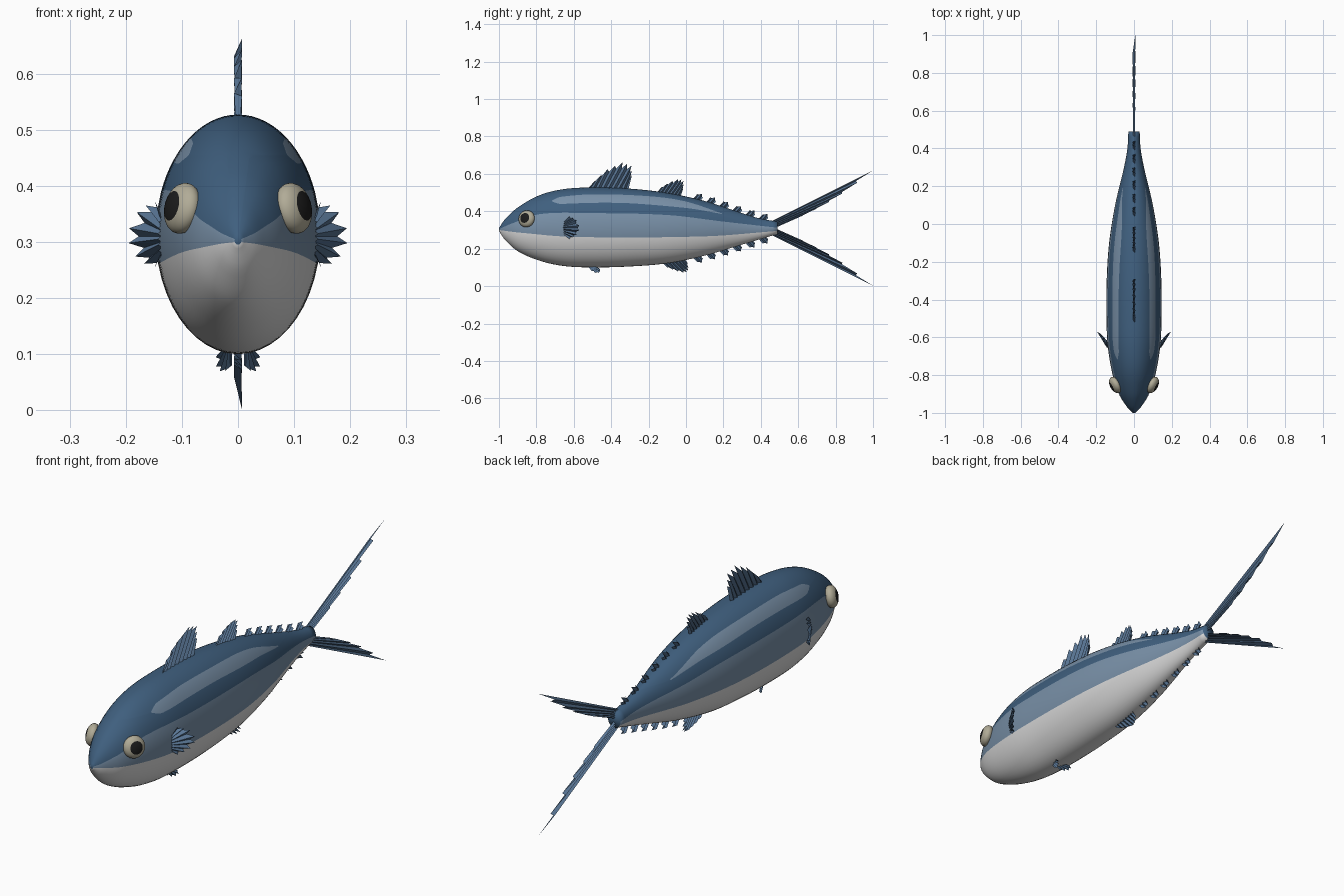
import bpy, bmesh, math
from mathutils import Vector, Matrix

cube = bpy.data.objects.get("Cube")
if cube:
    bpy.data.objects.remove(cube, do_unlink=True)


def material(name, rgb):
    m = bpy.data.materials.new(name)
    m.use_nodes = True
    m.diffuse_color = (*rgb, 1)
    m.node_tree.nodes["Principled BSDF"].inputs["Base Color"].default_value = (*rgb, 1)
    return m


BACK = material("back_blue", (0.05, 0.115, 0.21))
SIDE = material("side_blue_grey", (0.19, 0.28, 0.39))
BELLY = material("belly_white", (0.70, 0.70, 0.70))
FIN = material("fin_blue", (0.10, 0.18, 0.30))
EYE = material("eye_beige", (0.44, 0.41, 0.31))
PUPIL = material("pupil_black", (0.012, 0.012, 0.012))


def finish(name, bm, mats, smooth=False):
    mesh = bpy.data.meshes.new(name)
    bm.to_mesh(mesh)
    bm.free()
    for m in mats:
        mesh.materials.append(m)
    for p in mesh.polygons:
        p.use_smooth = smooth
    obj = bpy.data.objects.new(name, mesh)
    bpy.context.collection.objects.link(obj)
    return obj


def curve(points, y):
    """Smooth interpolation through (position, value) points."""
    n = len(points)
    if y <= points[0][0]:
        return points[0][1]
    if y >= points[-1][0]:
        return points[-1][1]

    def slope(i):
        a, b = points[max(i - 1, 0)], points[min(i + 1, n - 1)]
        return (b[1] - a[1]) / (b[0] - a[0])

    i = max(k for k in range(n - 1) if points[k][0] <= y)
    (y0, v0), (y1, v1) = points[i], points[i + 1]
    d = y1 - y0
    t = (y - y0) / d
    return ((1 + 2 * t) * (1 - t) ** 2 * v0 + t * (1 - t) ** 2 * d * slope(i)
            + t * t * (3 - 2 * t) * v1 + t * t * (t - 1) * d * slope(i + 1))


# Body outlines and colour lines along the length
TOP = [(-1, .31), (-.97, .355), (-.9, .42), (-.78, .487), (-.65, .519), (-.5, .527), (-.3, .521),
       (-.1, .498), (.1, .455), (.3, .39), (.4, .36), (.49, .345)]
BOTTOM = [(-1, .295), (-.97, .25), (-.9, .187), (-.78, .135), (-.65, .107), (-.5, .1), (-.3, .105),
          (-.1, .122), (.1, .163), (.3, .222), (.4, .252), (.49, .278)]
WIDTH = [(-1, .006), (-.97, .036), (-.9, .08), (-.8, .113), (-.65, .139), (-.5, .146), (-.3, .145),
         (-.1, .132), (.1, .1), (.3, .053), (.4, .035), (.49, .03)]
BELLY_LINE = [(-1, .3), (-.9, .287), (-.6, .263), (.1, .266), (.49, .295)]
BACK_LINE = [(-1, .305), (-.93, .335), (-.78, .385), (-.5, .39), (-.1, .38), (.2, .345), (.49, .312)]
STRIPE = [(-.72, .455), (-.5, .468), (-.25, .462), (0, .435), (.2, .385)]
STRIPE_HALF = [(-.72, .001), (-.67, .019), (-.3, .022), (-.05, .02), (.2, .001)]

BANDS = [(10, BELLY), (4, SIDE), (4, BACK), (3, SIDE), (7, BACK)]
BODY_MATS = [BACK, SIDE, BELLY]


def half_ring(y):
    top, bottom, w = curve(TOP, y), curve(BOTTOM, y), curve(WIDTH, y)
    c, h = (top + bottom) / 2, (top - bottom) / 2
    mid, half = curve(STRIPE, y), curve(STRIPE_HALF, y)
    angles = [-math.pi / 2]
    for z in (curve(BELLY_LINE, y), curve(BACK_LINE, y), mid - half, mid + half):
        a = math.asin(max(-.98, min(.98, (z - c) / h)))
        angles.append(max(a, angles[-1] + .004))
    angles.append(math.pi / 2)
    fine = [angles[0]]
    for (n, _), a, b in zip(BANDS, angles, angles[1:]):
        fine += [a + (b - a) * k / n for k in range(1, n + 1)]
    return [(w * math.cos(a), y, c + h * math.sin(a)) for a in fine]


def build_body():
    bm = bmesh.new()
    count = 72
    stations = [-1 + 1.49 * (k / count) ** 1.35 for k in range(count + 1)]
    rings = []
    for y in stations:
        half = half_ring(y)
        full = half + [(-x, yy, z) for x, yy, z in half[-2:0:-1]]
        rings.append([bm.verts.new(p) for p in full])
    cells = [(m, b) for b, (n, m) in enumerate(BANDS) for _ in range(n)]
    cells += cells[::-1]
    size = len(cells)
    for r, (a, b) in enumerate(zip(rings, rings[1:])):
        for j, (mat, band) in enumerate(cells):
            k = (j + 1) % size
            f = bm.faces.new((a[j], a[k], b[k], b[j]))
            if band == 3 and not -.72 < stations[r] < .19:
                mat = BACK
            f.material_index = BODY_MATS.index(mat)
    bm.faces.new(rings[0])
    bm.faces.new(rings[-1])
    bmesh.ops.recalc_face_normals(bm, faces=bm.faces)
    finish("body", bm, BODY_MATS, smooth=True)


build_body()


# Fins: pleated sheets with pointed rays
def along(points, t):
    s = t * (len(points) - 1)
    i = min(int(s), len(points) - 2)
    return Vector(points[i]).lerp(Vector(points[i + 1]), s - i)


def fin(name, base, edge, rays, pleat=(.007, 0, 0), notch=.82):
    bm = bmesh.new()
    rows = []
    steps = 2 * (rays - 1)
    for k in range(steps + 1):
        t = k / steps
        b, e = along(base, t), along(edge, t)
        fold = Vector(pleat) * (1 if k % 2 == 0 else -1)
        if k % 2:
            e = b.lerp(e, notch)
        rows.append((bm.verts.new(b + fold * .6), bm.verts.new(e + fold)))
    for (a, b), (c, d) in zip(rows, rows[1:]):
        bm.faces.new((a, b, d, c))
    finish(name, bm, [FIN])


def flat(points):
    return [(0, y, z) for y, z in points]


fin("front_dorsal_fin", flat([(-.53, .515), (-.31, .51)]),
    flat([(-.49, .56), (-.42, .625), (-.34, .662), (-.29, .645), (-.29, .59)]), 9)
fin("rear_dorsal_fin", flat([(-.16, .495), (-.03, .475)]),
    flat([(-.13, .53), (-.08, .56), (-.03, .575), (-.01, .56), (-.015, .52)]), 8)
fin("anal_fin", flat([(-.13, .13), (-.01, .15)]),
    flat([(-.1, .1), (-.05, .08), (0, .068), (.015, .085), (.01, .12)]), 8)

# Forked tail
for side, label in ((1, "upper"), (-1, "lower")):
    def lobe(points):
        return [(0, y, .31 + side * dz) for y, dz in points]
    fin(label + "_tail_lobe", lobe([(.45, .033), (.485, .005)]),
        lobe([(1, .308), (.86, .2), (.74, .125), (.62, .065)]), 6, notch=.9)

# Small finlets along the back and the keel
for i in range(6):
    y = .035 + i * .07
    for side, line, label in ((1, TOP, "upper"), (-1, BOTTOM, "lower")):
        z = curve(line, y) - side * .008
        z2 = curve(line, y + .04) - side * .008
        fin(f"{label}_finlet_{i + 1}", flat([(y, z), (y + .04, z2)]),
            flat([(y + .025, z + side * .028), (y + .05, z2 + side * .04), (y + .055, z2 + side * .018)]),
            3, notch=.9)

# Paired fins and eyes
for s, label in ((1, "left"), (-1, "right")):
    def paired(points):
        return [(s * x, y, z) for x, y, z in points]
    fin(label + "_pectoral_fin", paired([(.137, -.65, .345), (.14, -.655, .31), (.137, -.65, .275)]),
        paired([(.143, -.62, .372), (.172, -.585, .36), (.196, -.56, .31),
                (.175, -.585, .268), (.145, -.62, .252)]), 8,
        pleat=(s * .005, -.004, 0), notch=.75)
    fin(label + "_pelvic_fin", paired([(.012, -.52, .105), (.025, -.49, .108)]),
        paired([(.01, -.5, .08), (.022, -.475, .067), (.035, -.455, .072), (.036, -.46, .095)]), 5,
        pleat=(s * .004, -.004, 0))

    bm = bmesh.new()
    bmesh.ops.create_uvsphere(bm, u_segments=24, v_segments=20, radius=.046)
    for f in bm.faces:
        f.material_index = int(f.calc_center_median().normalized().z > .81)
    bmesh.ops.scale(bm, vec=(1, 1, .6), verts=bm.verts)
    axis = Vector((s * .85, -.45, .2)).to_track_quat("Z", "Y").to_matrix().to_4x4()
    bm.transform(Matrix.Translation((s * .099, -.852, .36)) @ axis)
    finish(label + "_eye", bm, [EYE, PUPIL], smooth=True)
